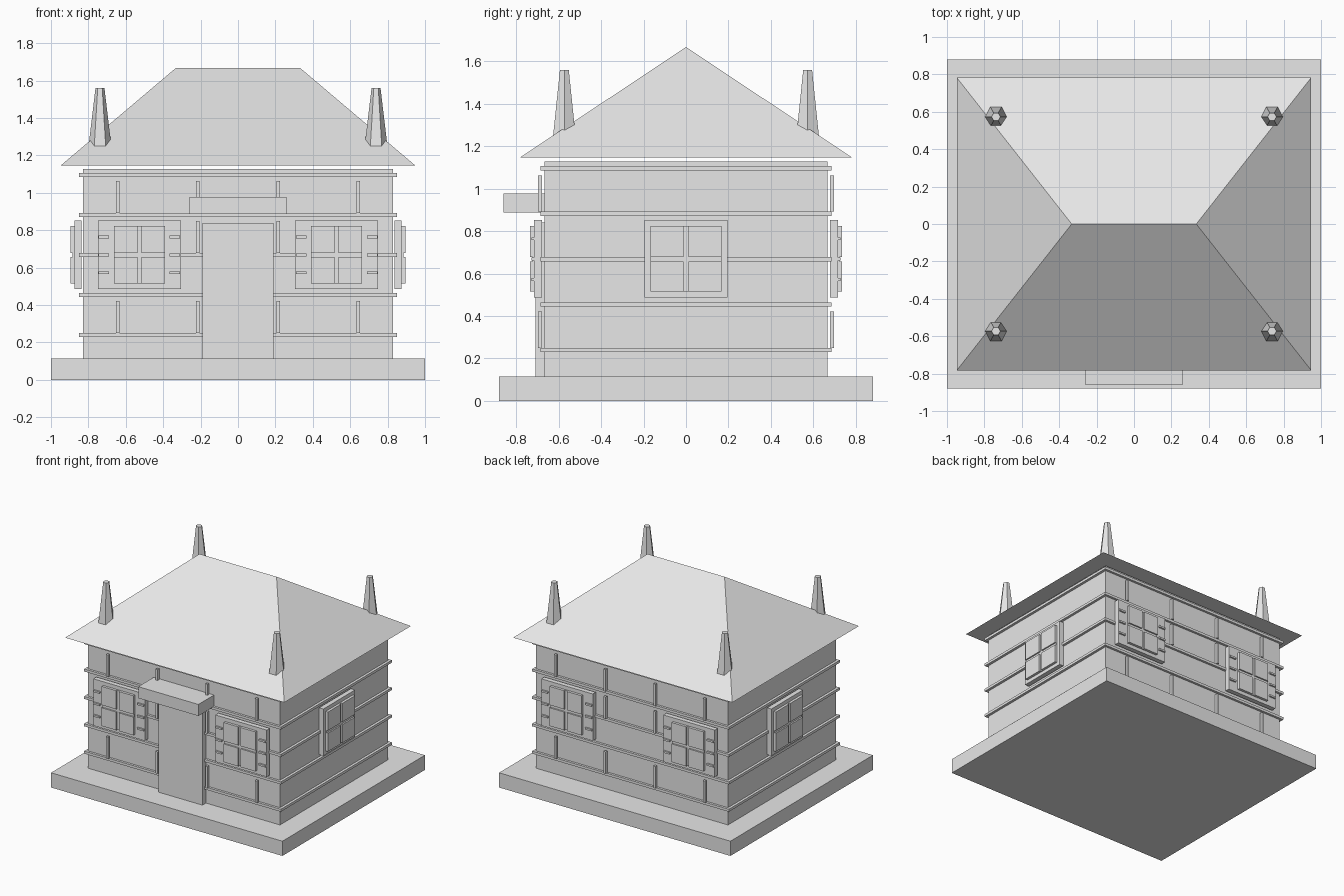
import bpy, bmesh, math
from mathutils import Matrix, Vector

if "Cube" in bpy.data.objects:
    bpy.data.objects.remove(bpy.data.objects["Cube"], do_unlink=True)

# Single pale stone colour
STONE = (0.8, 0.8, 0.8, 1)
stone = bpy.data.materials.new("pale stone")
stone.use_nodes = True
stone.diffuse_color = STONE
stone.node_tree.nodes["Principled BSDF"].inputs["Base Color"].default_value = STONE

WALL_X, WALL_Y, BASE_TOP = 0.83, 0.667, 0.115
BANDS = [0.24 + 0.214 * i for i in range(5)]
MID = BANDS[2]


def finish(name, bm):
    bmesh.ops.recalc_face_normals(bm, faces=bm.faces)
    mesh = bpy.data.meshes.new(name)
    bm.to_mesh(mesh)
    bm.free()
    mesh.materials.append(stone)
    obj = bpy.data.objects.new(name, mesh)
    bpy.context.collection.objects.link(obj)
    return obj


def add_box(bm, x, y, z):
    """Box from (min, max) pairs along each axis."""
    centre = Vector([(a + b) / 2 for a, b in (x, y, z)])
    size = Vector([b - a for a, b in (x, y, z)])
    bmesh.ops.create_cube(bm, size=1, matrix=Matrix.Translation(centre) @ Matrix.Diagonal(size.to_4d()))


def box(name, x, y, z):
    bm = bmesh.new()
    add_box(bm, x, y, z)
    return finish(name, bm)


def sym(v):
    return (-v, v)


def window(name, half_width, pane_half, slats, angle, offset, along):
    """Window facing -y at the origin, then turned and pushed out to its wall."""
    bm = bmesh.new()
    add_box(bm, sym(half_width), (-0.037, 0), (0.487, 0.853))
    # Raised panes around a lower cross
    gap = 0.011
    for xs in ((-pane_half, -gap), (gap, pane_half)):
        for zs in ((0.515, MID - gap), (MID + gap, 0.824)):
            add_box(bm, xs, (-0.057, -0.036), zs)
    add_box(bm, sym(gap), (-0.046, -0.036), (0.515, 0.824))
    add_box(bm, sym(pane_half), (-0.046, -0.036), (MID - gap, MID + gap))
    # Shutter slats either side of the panes
    if slats:
        for side in (-1, 1):
            for dz in (-0.096, 0, 0.096):
                c = side * 0.19
                add_box(bm, (c - 0.028, c + 0.028), (-0.05, -0.036), (MID + dz - 0.007, MID + dz + 0.007))
    move = Matrix.Rotation(angle, 4, "Z") @ Matrix.Translation((along, -offset, 0))
    bmesh.ops.transform(bm, matrix=move, verts=bm.verts)
    finish(name, bm)


# Plinth, walls and horizontal stone courses
box("plinth", sym(1), sym(0.88), (0, BASE_TOP))
box("walls", sym(WALL_X), sym(WALL_Y), (BASE_TOP, 1.127))
for i, z in enumerate(BANDS):
    box(f"stone_course_{i + 1}", sym(0.85), sym(0.685), (z - 0.01, z + 0.01))

# Upright stone joints on the front and back
for side, label in ((-1, "front"), (1, "back")):
    bm = bmesh.new()
    for row in (0, 2, 3):
        for x in (-0.643, -0.215, 0.215, 0.643):
            if row == 2 and abs(x) > 0.5:
                continue
            z = BANDS[row] + 0.01
            add_box(bm, (x - 0.009, x + 0.009), sorted((side * 0.678, side * 0.698)), (z, z + 0.171))
    finish(f"{label}_stone_joints", bm)

# Windows: two shuttered ones front and back, one plain one on each end
for label, angle in (("front", 0), ("back", math.pi)):
    for n, along in enumerate((-0.527, 0.527)):
        window(f"{label}_window_{n + 1}", 0.222, 0.137, True, angle, 0.678, along)
for label, angle in (("left", math.pi / 2), ("right", -math.pi / 2)):
    window(f"{label}_window", 0.196, 0.168, False, angle, 0.838, 0)

# Door and its canopy
box("door", sym(0.19), (-0.71, -WALL_Y), (BASE_TOP, 0.84))
box("door_canopy", sym(0.26), (-0.86, -WALL_Y), (0.888, 0.978))

# Hipped roof with a short ridge
bm = bmesh.new()
eaves = [(-0.947, -0.782), (0.947, -0.782), (0.947, 0.782), (-0.947, 0.782)]
a, b, c, d = [bm.verts.new((x, y, 1.147)) for x, y in eaves]
left_end, right_end = [bm.verts.new((x, 0, 1.667)) for x in (-0.333, 0.333)]
for face in ((a, b, c, d), (a, b, right_end, left_end), (b, c, right_end),
             (c, d, left_end, right_end), (d, a, left_end)):
    bm.faces.new(face)
finish("roof", bm)

# Six-sided spires at the corners
for n, (sx, sy) in enumerate(((-1, -1), (1, -1), (1, 1), (-1, 1))):
    bm = bmesh.new()
    bmesh.ops.create_cone(bm, cap_ends=True, segments=6, radius1=0.061, radius2=0.024, depth=0.31)
    # Points of the hexagon lie along x
    corner = max(bm.verts, key=lambda v: v.co.xy.length).co
    turn = Matrix.Rotation(-math.atan2(corner.y, corner.x), 4, "Z")
    place = Matrix.Translation((sx * 0.738, sy * 0.573, 1.405)) @ turn
    bmesh.ops.transform(bm, matrix=place, verts=bm.verts)
    finish(f"corner_spire_{n + 1}", bm)
